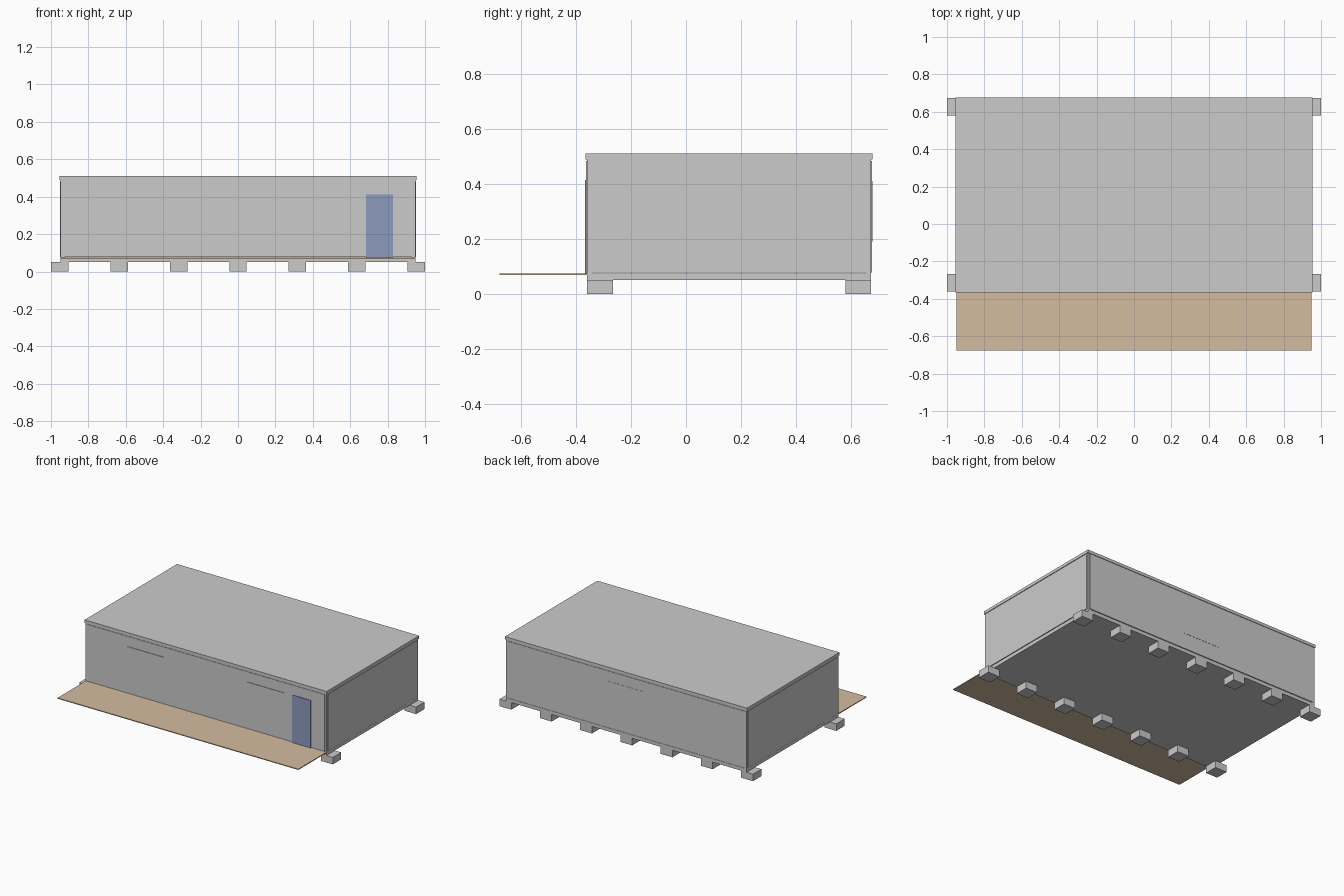
import bpy
import bmesh

if "Cube" in bpy.data.objects:
    bpy.data.objects.remove(bpy.data.objects["Cube"])


def material(name, rgb):
    m = bpy.data.materials.new(name)
    m.diffuse_color = (*rgb, 1)
    m.use_nodes = True
    m.node_tree.nodes["Principled BSDF"].inputs["Base Color"].default_value = m.diffuse_color
    return m


def box(name, x, y, z, mat=None):
    """Axis-aligned box from (min, max) ranges."""
    bm = bmesh.new()
    bmesh.ops.create_cube(bm, size=1)
    for v in bm.verts:
        v.co = [r[0] + (c + 0.5) * (r[1] - r[0]) for c, r in zip(v.co, (x, y, z))]
    me = bpy.data.meshes.new(name)
    bm.to_mesh(me)
    bm.free()
    ob = bpy.data.objects.new(name, me)
    bpy.context.collection.objects.link(ob)
    if mat:
        me.materials.append(mat)
    return ob


wood = material("deck_wood", (0.66, 0.50, 0.35))
blue = material("door_blue", (0.27, 0.33, 0.52))

X = 0.95                 # half length of the frame
Y0, Y1 = -0.36, 0.673    # front and back of the frame
T = 0.003                # how far panels stand proud of the frame
POST = 0.022

# Footing blocks: two rows of seven
for i in range(7):
    cx = (i - 3) * 0.3178
    for row, ya in (("front", Y0), ("back", 0.579)):
        box(f"footing_{row}_{i + 1}", (cx - 0.0465, cx + 0.0465),
            (ya, ya + 0.094), (0, 0.05))

# Floor in three modules side by side
w = 2 * X / 3
for i in range(3):
    box(f"floor_module_{i + 1}", (-X + i * w, -X + (i + 1) * w), (Y0, Y1), (0.05, 0.075))

# Corner posts
for sx in (-1, 1):
    xs = sorted((sx * X, sx * (X - POST)))
    box("post_front", xs, (Y0, Y0 + POST), (0.075, 0.49))
    box("post_back", xs, (Y1 - POST, Y1), (0.075, 0.49))

# Wall panels, with a narrow reveal at the corners and under the roof
px = X - 0.012
z_wall = (0.078, 0.482)
box("wall_front", (-px, px), (Y0 - T, Y0 + 0.02), z_wall)
box("wall_back", (-px, px), (Y1 - 0.02, Y1 + T), z_wall)
for sx in (-1, 1):
    box("wall_side", sorted((sx * (X + T), sx * (X - 0.02))),
        (Y0 + 0.012, Y1 - 0.012), z_wall)

# Top ring beam behind the shadow gap, then roof slab
box("roof_beam", (-X, X), (Y0, Y1), (0.475, 0.49))
box("roof", (-X - 0.005, X + 0.005), (Y0 - 0.005, Y1 + 0.004), (0.489, 0.51))

# Windows
z_win = (0.19, 0.41)
for sx in (-1, 1):
    c = sx * 0.475
    box("window_front", (c - 0.143, c + 0.143), (Y0 - 0.007, Y0), z_win)
box("window_back", (-0.143, 0.143), (Y1, Y1 + 0.0045), z_win)

# Door and deck
box("door", (0.685, 0.83), (Y0 - 0.007, Y0), (0.073, 0.413), blue)
box("deck", (-X, X), (-0.677, Y0), (0.068, 0.074), wood)
